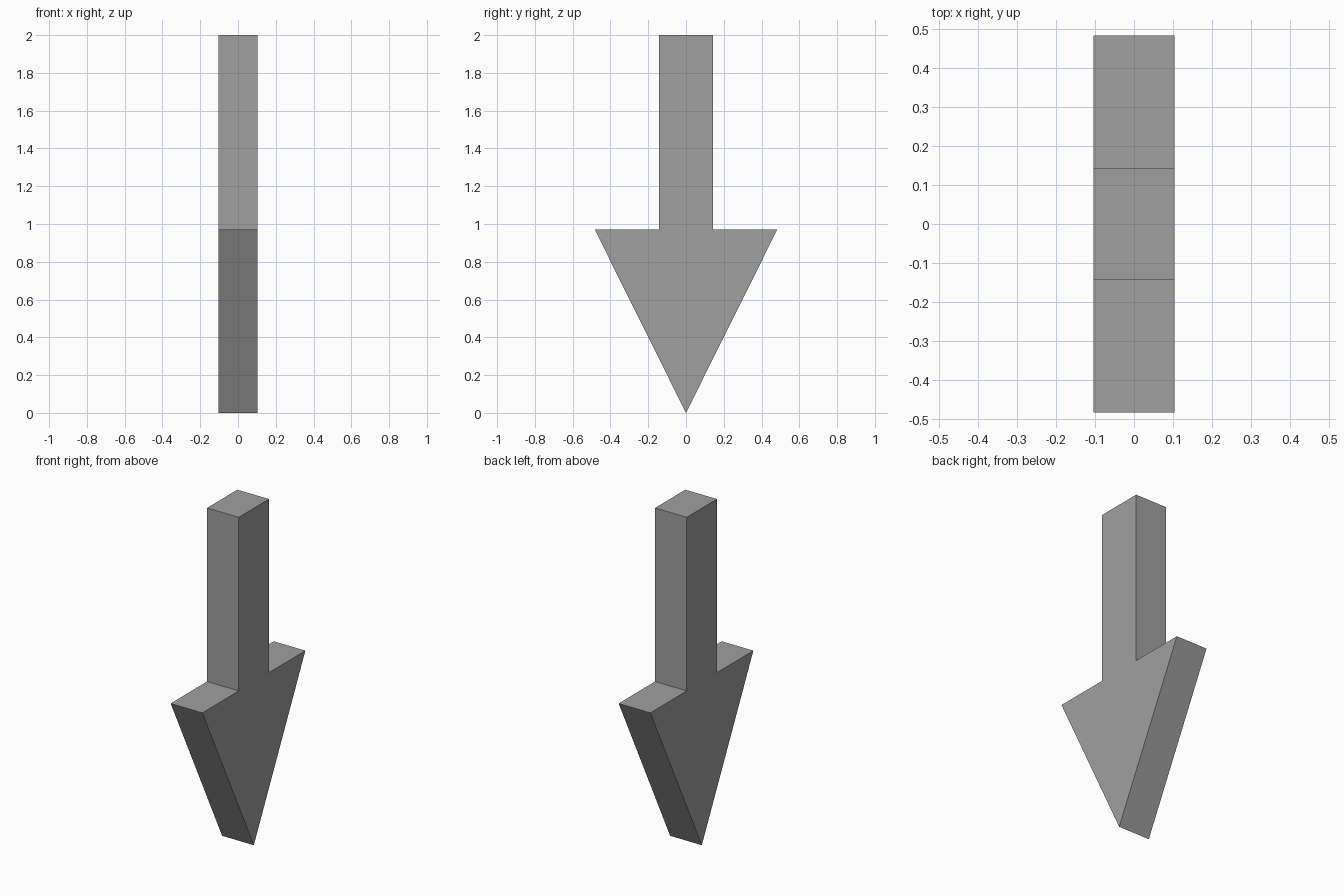
import bpy
import bmesh

cube = bpy.data.objects.get("Cube")
if cube:
    bpy.data.objects.remove(cube, do_unlink=True)

# Plain grey material
grey = bpy.data.materials.new("grey")
grey.use_nodes = True
colour = (0.35, 0.35, 0.35, 1.0)
grey.diffuse_color = colour
grey.node_tree.nodes["Principled BSDF"].inputs["Base Color"].default_value = colour

# Half outline of the arrow (y, z), from the tip up to the shaft top
THICKNESS = 0.208
half = [(0.483, 0.97), (0.142, 0.97), (0.142, 2.0)]
outline = [(0.0, 0.0)] + half + [(-y, z) for y, z in reversed(half)]

# Down-pointing arrow, extruded along x
bm = bmesh.new()
face = bm.faces.new([bm.verts.new((-THICKNESS / 2, y, z)) for y, z in outline])
extruded = bmesh.ops.extrude_face_region(bm, geom=[face])
moved = [v for v in extruded["geom"] if isinstance(v, bmesh.types.BMVert)]
bmesh.ops.translate(bm, verts=moved, vec=(THICKNESS, 0, 0))
bmesh.ops.recalc_face_normals(bm, faces=bm.faces)

mesh = bpy.data.meshes.new("down_arrow")
bm.to_mesh(mesh)
bm.free()
mesh.materials.append(grey)
arrow = bpy.data.objects.new("down_arrow", mesh)
bpy.context.collection.objects.link(arrow)
